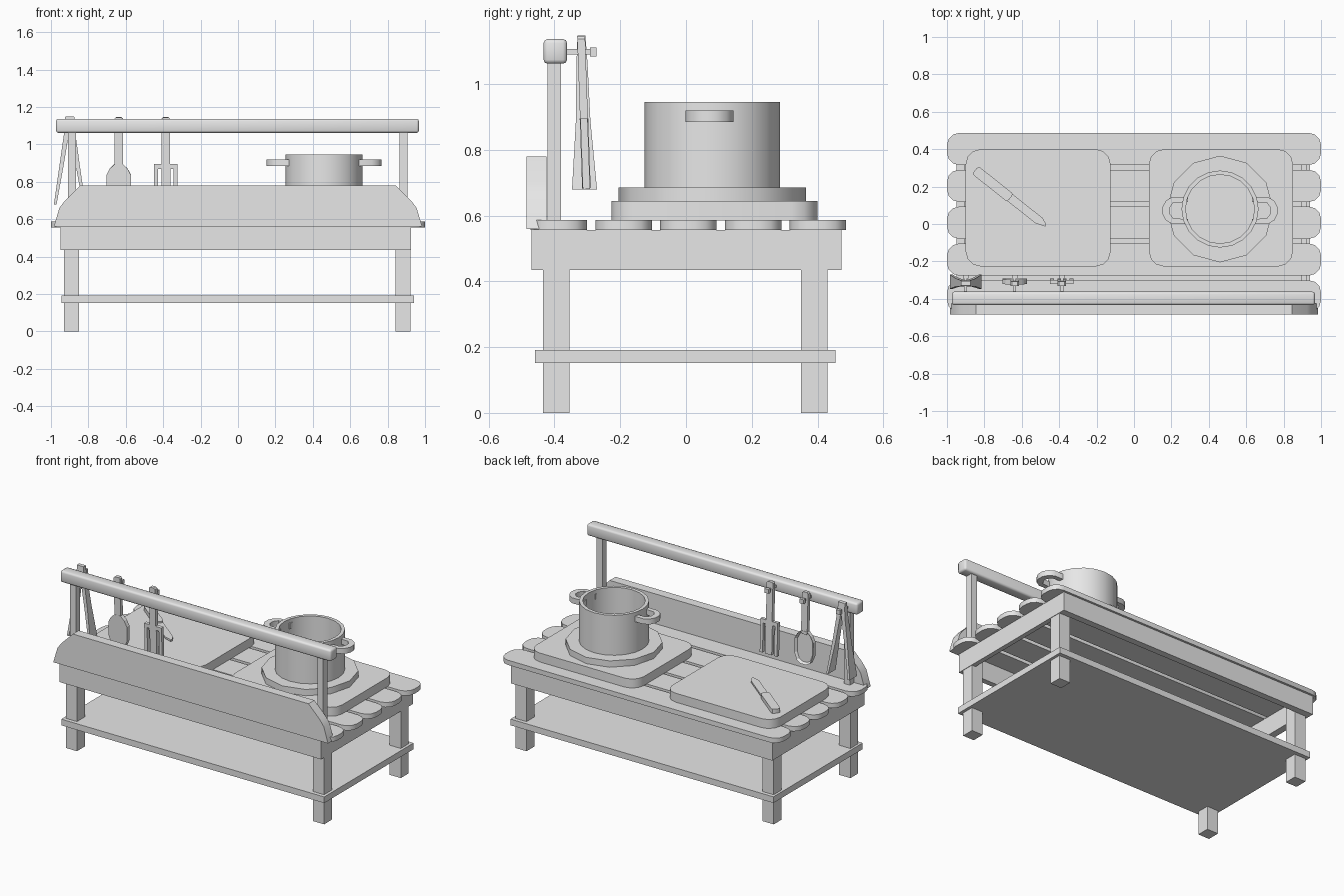
import bpy, bmesh, math
from mathutils import Matrix, Vector

cube = bpy.data.objects.get("Cube")
if cube:
    bpy.data.objects.remove(cube, do_unlink=True)

grey = bpy.data.materials.new("plain grey")
grey.use_nodes = True
grey.diffuse_color = (0.8, 0.8, 0.8, 1)
grey.node_tree.nodes["Principled BSDF"].inputs["Base Color"].default_value = (0.8, 0.8, 0.8, 1)


def finish(name, bm, smooth=None):
    bmesh.ops.recalc_face_normals(bm, faces=bm.faces)
    me = bpy.data.meshes.new(name)
    bm.to_mesh(me)
    bm.free()
    me.materials.append(grey)
    if smooth:
        me.shade_smooth()
        me.set_sharp_from_angle(angle=math.radians(smooth))
    ob = bpy.data.objects.new(name, me)
    bpy.context.collection.objects.link(ob)
    return ob


def box(name, x, y, z):
    """Box from (min, max) pairs."""
    bm = bmesh.new()
    bmesh.ops.create_cube(bm, size=1)
    for v in bm.verts:
        v.co = [(p[0] + p[1]) / 2 + c * (p[1] - p[0]) for p, c in zip((x, y, z), v.co)]
    return finish(name, bm)


def prism(name, outline, low, high, upright=False, smooth=None, turn=None):
    """Extrude an outline along z, or along y when upright."""
    bm = bmesh.new()
    place = (lambda a, b, d: (a, d, b)) if upright else (lambda a, b, d: (a, b, d))
    rings = [[bm.verts.new(place(a, b, d)) for a, b in outline] for d in (low, high)]
    bm.faces.new(rings[0])
    bm.faces.new(rings[1])
    n = len(outline)
    for i in range(n):
        j = (i + 1) % n
        bm.faces.new((rings[0][i], rings[0][j], rings[1][j], rings[1][i]))
    if turn:
        bmesh.ops.transform(bm, matrix=turn, verts=bm.verts)
    return finish(name, bm, smooth)


def rounded(x, y, r, steps=3):
    """Rounded rectangle outline."""
    corners = [(x[1] - r, y[1] - r), (x[0] + r, y[1] - r), (x[0] + r, y[0] + r), (x[1] - r, y[0] + r)]
    return [(cx + r * math.cos(a), cy + r * math.sin(a))
            for q, (cx, cy) in enumerate(corners)
            for a in [(q + s / steps) * math.pi / 2 for s in range(steps + 1)]]


def lathe(name, profile, centre, sides, smooth):
    """Spin a (radius, height) profile around a vertical axis; zero radius closes it."""
    bm = bmesh.new()
    rings = []
    for r, z in profile:
        count = sides if r else 1
        rings.append([bm.verts.new((centre[0] + r * math.sin(2 * math.pi * i / sides),
                                    centre[1] + r * math.cos(2 * math.pi * i / sides), z))
                      for i in range(count)])
    for a, b in zip(rings, rings[1:]):
        for i in range(sides):
            quad = [a[i % len(a)], a[(i + 1) % len(a)], b[(i + 1) % len(b)], b[i % len(b)]]
            bm.faces.new(list(dict.fromkeys(quad)))
    return finish(name, bm, smooth)


# Table frame: legs, aprons and lower shelf
for side, x in (("right", -0.93), ("left", 0.842)):
    for end, y in (("front", -0.435), ("back", 0.35)):
        box(f"{end}_{side}_leg", (x, x + 0.08), (y, y + 0.08), (0, 0.555))
box("front_apron", (-0.95, 0.925), (-0.47, -0.435), (0.435, 0.557))
box("back_apron", (-0.95, 0.925), (0.43, 0.473), (0.435, 0.557))
box("right_apron", (-0.95, -0.905), (-0.465, 0.465), (0.435, 0.557))
box("left_apron", (0.895, 0.925), (-0.465, 0.465), (0.435, 0.557))
box("shelf", (-0.945, 0.94), (-0.46, 0.455), (0.152, 0.192))

# Worktop slats with rounded ends
for i in range(5):
    y = -0.473 + i * 0.197
    prism(f"slat_{i + 1}", rounded((-1, 1), (y, y + 0.172), 0.065), 0.556, 0.587, smooth=40)

# Low front panel with sloping shoulders
half = [(0.985, 0.56), (0.955, 0.66), (0.925, 0.70), (0.845, 0.78)]
prism("front_panel", half + [(-x, z) for x, z in reversed(half)], -0.485, -0.425,
      upright=True, smooth=40)

# Hanging rail on two posts
for side, x in (("right", -0.888), ("left", 0.885)):
    box(f"{side}_post", (x - 0.021, x + 0.021), (-0.422, -0.38), (0.556, 1.08))
rail = box("hanging_rail", (-0.973, 0.967), (-0.433, -0.362), (1.062, 1.137))
bevel = rail.modifiers.new("Bevel", "BEVEL")
bevel.width = 0.012
bevel.segments = 2
rail.data.shade_smooth()

# Pegs for the utensils
pegs = {"tongs": -0.9, "spoon": -0.638, "fork": -0.386}
for name, x in pegs.items():
    box(f"{name}_peg", (x - 0.008, x + 0.008), (-0.37, -0.285), (1.09, 1.106))
    box(f"{name}_peg_knob", (x - 0.014, x + 0.014), (-0.292, -0.272), (1.084, 1.112))

# Tongs: two arms that widen toward the tips
for side in (-1, 1):
    bm = bmesh.new()
    rings = []
    for z, out, thick, wide in ((1.148, 0.022, 0.03, 0.012), (1.06, 0.03, 0.026, 0.017),
                                (0.89, 0.054, 0.022, 0.022), (0.68, 0.084, 0.014, 0.038)):
        x = pegs["tongs"] + side * out
        y = -0.318 + (1.148 - z) * 0.02
        rings.append([bm.verts.new((x - side * a * thick, y + b * wide, z))
                      for a, b in ((0, -1), (1, -1), (1, 1), (0, 1))])
    bm.faces.new(rings[0])
    bm.faces.new(rings[-1])
    for a, b in zip(rings, rings[1:]):
        for i in range(4):
            bm.faces.new((a[i], a[(i + 1) % 4], b[(i + 1) % 4], b[i]))
    finish("tongs_arm_" + ("right" if side < 0 else "left"), bm)
box("tongs_hinge", (-0.925, -0.875), (-0.33, -0.306), (1.115, 1.147))


def hang(x):
    """Tilt a hanging utensil slightly about its peg."""
    return Matrix.Translation((x, -0.32, 1.145)) @ Matrix.Rotation(math.radians(2), 4, "X")


# Spoon with a dished bowl
bowl = [(0.022, -0.25), (0.048, -0.275), (0.066, -0.31), (0.066, -0.40), (0.048, -0.445), (0.02, -0.462)]
spoon = prism("spoon_bowl", bowl + [(-x, z) for x, z in reversed(bowl)], -0.012, 0.014,
              upright=True, turn=hang(pegs["spoon"]))
bm = bmesh.new()
bm.from_mesh(spoon.data)
face = max(bm.faces, key=lambda f: f.normal.y)
bmesh.ops.inset_individual(bm, faces=[face], thickness=0.012)
bmesh.ops.translate(bm, verts=face.verts, vec=(0, -0.014, 0))
bm.to_mesh(spoon.data)
bm.free()

# Fork head with three tines
head = [(0.062, -0.25), (0.062, -0.465), (0.042, -0.465), (0.042, -0.275),
        (0.024, -0.275), (0.024, -0.465)]
prism("fork_head", head + [(-x, z) for x, z in reversed(head)], -0.01, 0.012,
      upright=True, turn=hang(pegs["fork"]))
for name in ("spoon", "fork"):
    prism(f"{name}_handle", rounded((-0.022, 0.022), (-0.27, 0), 0.008, 1), -0.011, 0.013,
          upright=True, turn=hang(pegs[name]))

# Chopping board and pot stand
prism("chopping_board", rounded((-0.9, -0.125), (-0.227, 0.4), 0.08), 0.585, 0.645, smooth=40)
prism("stove_board", rounded((0.08, 0.85), (-0.227, 0.4), 0.08), 0.585, 0.645, smooth=40)
spot = (0.46, 0.08)
lathe("pot_stand", [(0, 0.64), (0.285, 0.64), (0.285, 0.686), (0, 0.686)], spot, 12, 40)

# Open pot with two loop handles
lathe("pot", [(0, 0.685), (0.206, 0.685), (0.206, 0.945), (0.184, 0.945), (0.184, 0.705), (0, 0.705)],
      spot, 20, 40)
loop = [(0.17, 0.073), (0.255, 0.073), (0.29, 0.052), (0.307, 0.02)]
hole = [(0.27, 0.015), (0.25, 0.042), (0.17, 0.046)]
outline = loop + [(x, -y) for x, y in reversed(loop)] + [(x, -y) for x, y in reversed(hole)] + hole
for side, angle in (("left", 0), ("right", math.pi)):
    place = Matrix.Translation((spot[0], spot[1] - 0.008, 0)) @ Matrix.Rotation(angle, 4, "Z")
    prism(f"pot_handle_{side}", outline, 0.885, 0.92, turn=place, smooth=40)

# Knife lying across the chopping board
lie = Matrix.Translation((-0.66, 0.14, 0)) @ Matrix.Rotation(math.atan2(-0.305, 0.385), 4, "Z")
prism("knife_handle", rounded((-0.24, 0.0), (-0.028, 0.026), 0.014, 2), 0.644, 0.672, turn=lie, smooth=40)
prism("knife_blade", [(-0.01, -0.024), (0.19, -0.024), (0.242, -0.004), (0.235, 0.008), (0.2, 0.022),
                      (-0.01, 0.022)], 0.65, 0.662, turn=lie)
